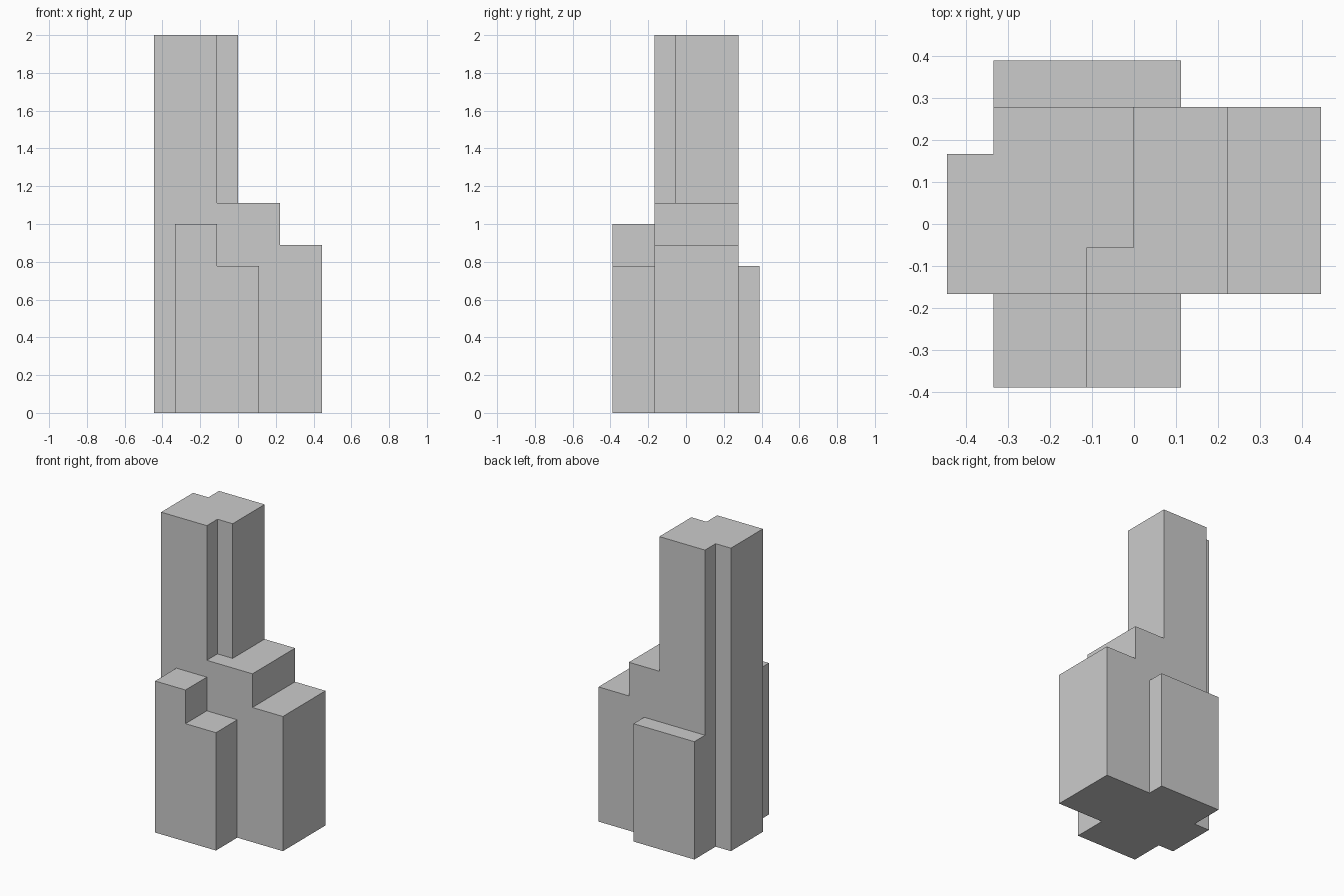
import bpy, bmesh

if "Cube" in bpy.data.objects:
    bpy.data.objects.remove(bpy.data.objects["Cube"])

U = 1 / 9  # grid module: the tower is 18 modules tall


def extrude_plan(name, plan, height):
    """Closed block from a counter-clockwise floor plan, standing on z = 0."""
    bm = bmesh.new()
    base = bm.faces.new([bm.verts.new((x * U, y * U, 0)) for x, y in plan])
    top = bmesh.ops.extrude_face_region(bm, geom=[base], use_keep_orig=True)
    verts = [g for g in top["geom"] if isinstance(g, bmesh.types.BMVert)]
    bmesh.ops.translate(bm, verts=verts, vec=(0, 0, height * U))
    bmesh.ops.recalc_face_normals(bm, faces=bm.faces)
    mesh = bpy.data.meshes.new(name)
    bm.to_mesh(mesh)
    bm.free()
    obj = bpy.data.objects.new(name, mesh)
    bpy.context.collection.objects.link(obj)
    return obj


def rect(x0, x1, y0, y1):
    return [(x0, y0), (x1, y0), (x1, y1), (x0, y1)]


# Main tower, notched at two opposite corners
extrude_plan("tower", [(-4, -1.5), (-1, -1.5), (-1, -0.5), (0, -0.5),
                       (0, 2.5), (-3, 2.5), (-3, 1.5), (-4, 1.5)], 18)

# Middle step, filling the tower's front right notch at its base
extrude_plan("middle_step", [(-1, -1.5), (2, -1.5), (2, 2.5),
                             (0, 2.5), (0, -0.5), (-1, -0.5)], 10)

# Lower blocks around the tower
extrude_plan("right_step", rect(2, 4, -1.5, 2.5), 8)
extrude_plan("front_block_tall", rect(-3, -1, -3.5, -1.5), 9)
extrude_plan("front_block_low", rect(-1, 1, -3.5, -1.5), 7)
extrude_plan("back_block", rect(-3, 1, 2.5, 3.5), 7)
